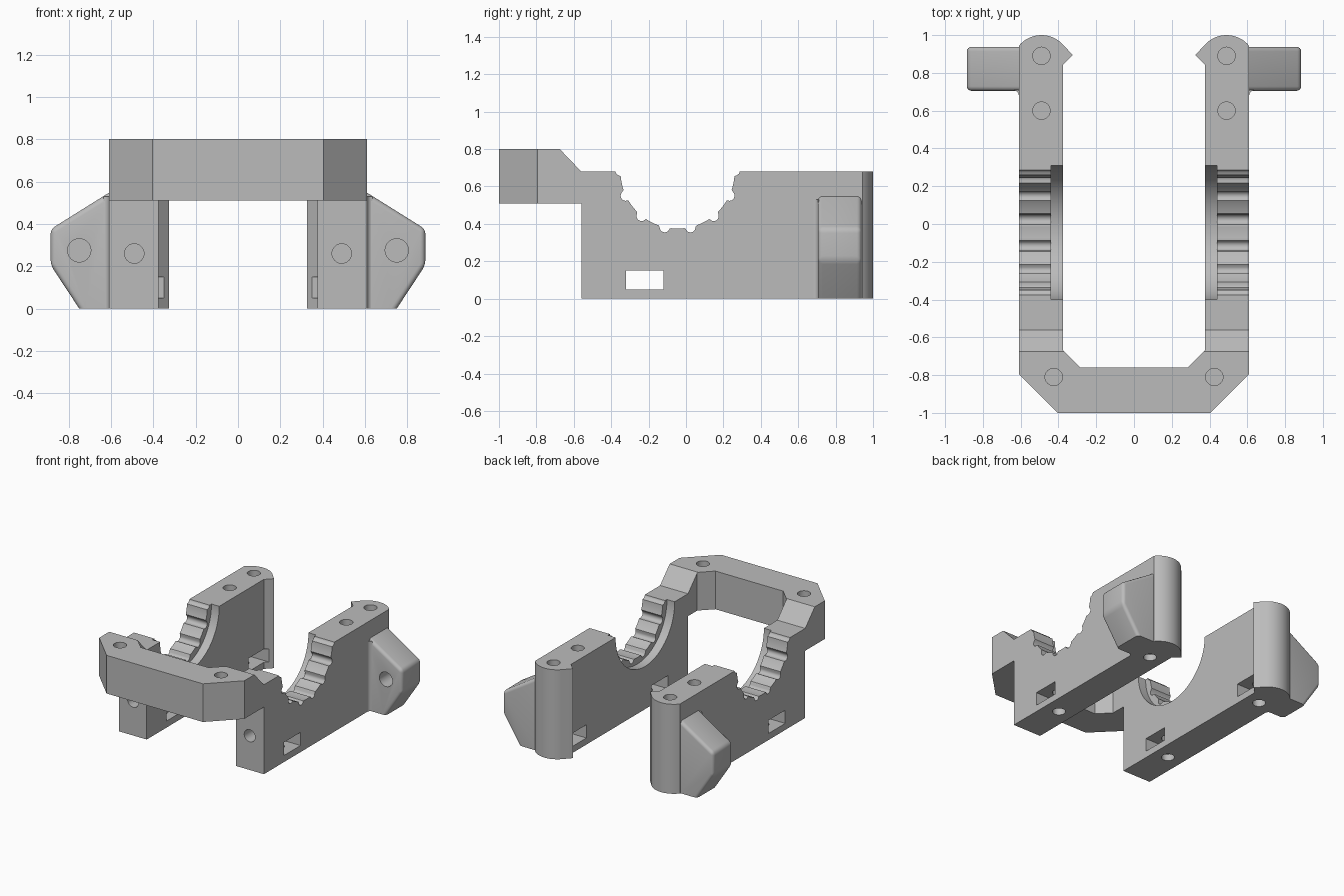
import bpy, bmesh
from math import sin, cos, radians, sqrt, pi

cube = bpy.data.objects.get("Cube")
if cube:
    bpy.data.objects.remove(cube, do_unlink=True)

grey = bpy.data.materials.new("plain_grey")
grey.use_nodes = True
grey.diffuse_color = (0.5, 0.5, 0.5, 1)
grey.node_tree.nodes["Principled BSDF"].inputs["Base Color"].default_value = (0.5, 0.5, 0.5, 1)


def prism(name, pts, axis, lo, hi):
    """Extrude a 2D outline along an axis from lo to hi."""
    place = {"x": lambda u, v, w: (w, u, v),
             "y": lambda u, v, w: (u, w, v),
             "z": lambda u, v, w: (u, v, w)}[axis]
    bm = bmesh.new()
    bottom = [bm.verts.new(place(u, v, lo)) for u, v in pts]
    top = [bm.verts.new(place(u, v, hi)) for u, v in pts]
    bm.faces.new(bottom)
    bm.faces.new(top)
    n = len(pts)
    for i in range(n):
        j = (i + 1) % n
        bm.faces.new((bottom[i], bottom[j], top[j], top[i]))
    bmesh.ops.recalc_face_normals(bm, faces=bm.faces)
    mesh = bpy.data.meshes.new(name)
    bm.to_mesh(mesh)
    bm.free()
    mesh.materials.append(grey)
    obj = bpy.data.objects.new(name, mesh)
    bpy.context.collection.objects.link(obj)
    return obj


def rect(u0, u1, v0, v1):
    return [(u0, v0), (u1, v0), (u1, v1), (u0, v1)]


def hole(u, v, r, axis, lo, hi):
    ring = [(u + r * cos(i * pi / 16), v + r * sin(i * pi / 16)) for i in range(32)]
    return prism("cutter", ring, axis, lo, hi)


def cut(obj, *cutters):
    """Subtract each cutter and delete it."""
    for c in cutters:
        mod = obj.modifiers.new("cut", "BOOLEAN")
        mod.operation = "DIFFERENCE"
        mod.solver = "EXACT"
        mod.object = c
        deps = bpy.context.evaluated_depsgraph_get()
        mesh = bpy.data.meshes.new_from_object(obj.evaluated_get(deps))
        obj.modifiers.clear()
        obj.data = mesh
        bpy.data.objects.remove(c, do_unlink=True)


def finish(obj, mirrored):
    bpy.ops.object.select_all(action="DESELECT")
    obj.select_set(True)
    bpy.context.view_layer.objects.active = obj
    bpy.ops.object.shade_smooth_by_angle(angle=radians(32))
    if mirrored:
        obj.modifiers.new("mirror", "MIRROR").use_mirror_merge = False


# Side wall: plan outline with a rounded back end and a pointed inner nub
IN, OUT, TOP, FRONT = 0.375, 0.61, 0.68, -0.56
arc = [(0.49 + 0.155 * cos(radians(a)), 0.845 + 0.155 * sin(radians(a)))
       for a in [39.3 + i * 5.98 for i in range(17)]]
wall = prism("side_wall", [(IN, FRONT), (OUT, FRONT)] + arc +
             [(0.325, 0.895), (IN, 0.845)], "z", 0, TOP)

# Arched seat: ring of rounded grooves, with a plain recess on the inner edge
CY, R, GROOVE = -0.045, 0.305, 0.028


def groove_radius(a):
    nearest = min((abs(a - (k * 26 + 13)) for k in range(-4, 4)))
    s = R * sin(radians(nearest))
    return R * cos(radians(nearest)) + sqrt(GROOVE ** 2 - s * s) if abs(s) < GROOVE else R


def arch(radius_at, x0, x1):
    pts = []
    for i in range(151):
        a = -97 + i * 194 / 150
        r = radius_at(a)
        pts.append((CY + r * sin(radians(a)), TOP - r * cos(radians(a))))
    pts += [(pts[-1][0], 0.9), (pts[0][0], 0.9)]
    return prism("cutter", pts, "x", x0, x1)


cut(wall,
    arch(groove_radius, 0.2, 0.8),
    arch(lambda a: 0.355, 0.2, 0.44),
    prism("cutter", rect(-0.32, -0.12, 0.05, 0.15), "x", 0.2, 0.8),     # front slot
    prism("cutter", rect(0.66, 0.87, 0.05, 0.15), "x", 0.345, 0.56),    # rear slot
    hole(0.49, -0.22, 0.045, "z", -0.1, 0.2),
    hole(0.49, 0.755, 0.045, "z", -0.1, 0.2),
    hole(0.49, 0.89, 0.046, "z", 0.4, 0.8),
    hole(0.49, 0.60, 0.046, "z", 0.4, 0.8),
    hole(0.49, 0.26, 0.046, "y", -0.7, -0.36))
finish(wall, True)

# Mounting ear with rounded edges
ear = prism("mounting_ear", [(0.605, 0), (0.75, 0), (0.885, 0.205), (0.885, 0.375),
                             (0.605, 0.55)], "y", 0.705, 0.938)
bm = bmesh.new()
bm.from_mesh(ear.data)
edges = [e for e in bm.edges
         if max(v.co.x for v in e.verts) > 0.7 and max(v.co.z for v in e.verts) > 0.01]
bmesh.ops.bevel(bm, geom=edges, offset=0.024, segments=4, profile=0.5, affect="EDGES")
bm.to_mesh(ear.data)
bm.free()
cut(ear, hole(0.75, 0.275, 0.055, "y", 0.6, 0.85))
finish(ear, True)

# Small fillet where the ear meets the wall
curve = [(0.635 - 0.025 * sin(radians(a)), 0.681 + 0.025 * cos(radians(a)))
         for a in range(0, 91, 15)]
fillet = prism("ear_fillet", [(0.605, 0.71), (0.635, 0.71)] + curve + [(0.605, 0.681)],
               "z", 0, 0.53)
finish(fillet, True)

# Raised front crossbar: U-shaped plan, sloping down to the walls
half = [(0.405, -1), (OUT, -0.795), (OUT, FRONT), (IN, FRONT), (IN, -0.67), (0.285, -0.76)]
bar = prism("front_crossbar", half + [(-x, y) for x, y in reversed(half)], "z", 0.51, 0.80)
cut(bar, prism("cutter", [(-0.675, 0.80), (FRONT, TOP), (-0.5, 0.62), (-0.5, 0.9),
                          (-0.675, 0.9)], "x", -0.8, 0.8),
    *[hole(s * 0.425, -0.81, 0.046, "z", 0.6, 0.9) for s in (-1, 1)])
finish(bar, False)
